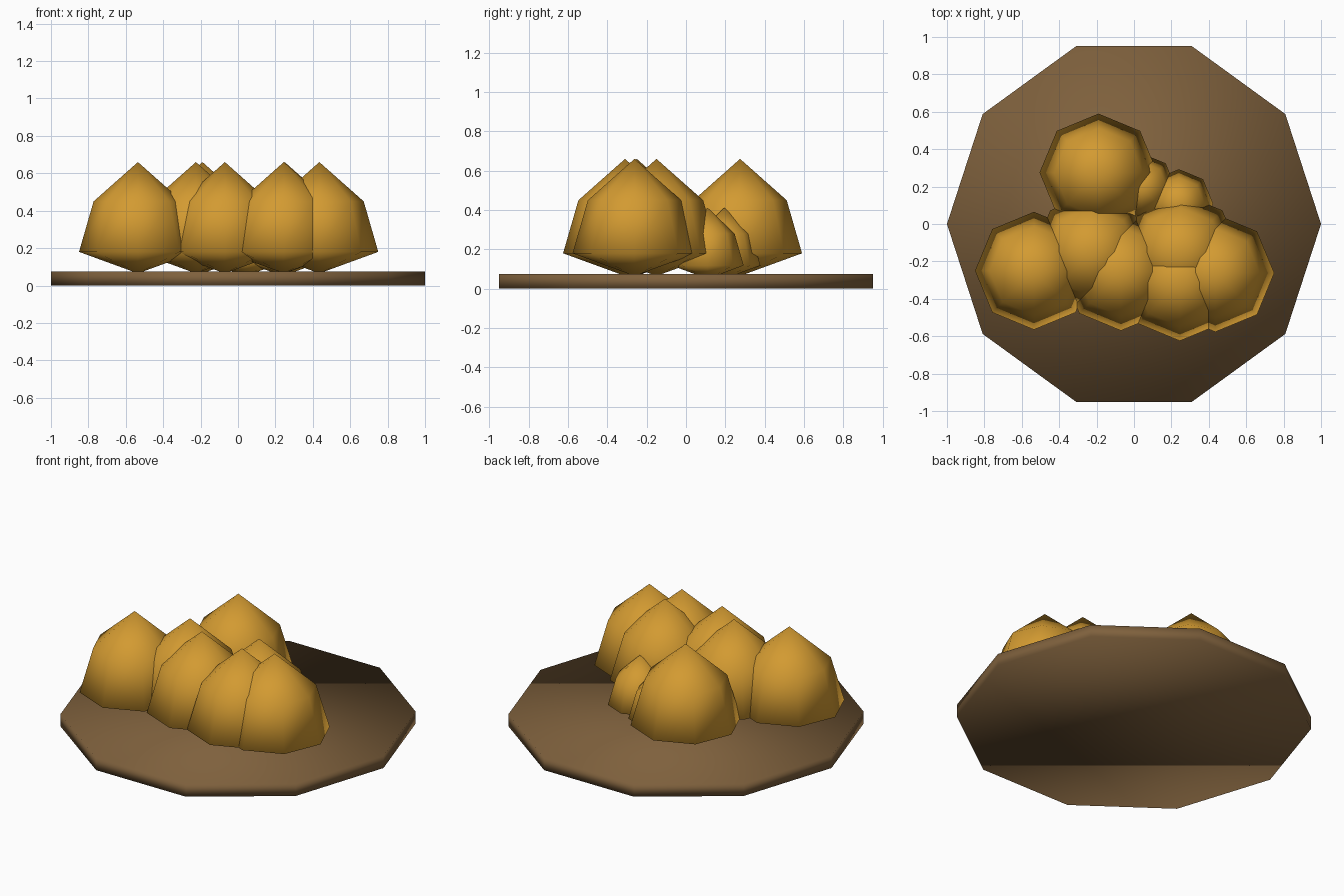
import bpy
import bmesh
from math import tau
from mathutils import Matrix

cube = bpy.data.objects.get("Cube")
if cube:
    bpy.data.objects.remove(cube, do_unlink=True)


def make_material(name, colour):
    mat = bpy.data.materials.new(name)
    mat.use_nodes = True
    mat.diffuse_color = colour
    mat.node_tree.nodes["Principled BSDF"].inputs["Base Color"].default_value = colour
    return mat


def add_object(name, bm, mat, location=(0, 0, 0)):
    bmesh.ops.recalc_face_normals(bm, faces=bm.faces)
    for face in bm.faces:
        face.smooth = True
    mesh = bpy.data.meshes.new(name)
    bm.to_mesh(mesh)
    bm.free()
    mesh.materials.append(mat)
    obj = bpy.data.objects.new(name, mesh)
    obj.location = location
    bpy.context.collection.objects.link(obj)
    return obj


def lathe(profile, sides):
    """Spin a (radius, height) profile around z."""
    bm = bmesh.new()
    verts = [bm.verts.new((r, 0, z)) for r, z in profile]
    edges = [bm.edges.new(pair) for pair in zip(verts, verts[1:])]
    bmesh.ops.spin(bm, geom=verts + edges, cent=(0, 0, 0), axis=(0, 0, 1),
                   angle=tau, steps=sides, use_duplicate=False)
    bmesh.ops.remove_doubles(bm, verts=bm.verts, dist=0.0005)
    return bm


BROWN = make_material("earth_brown", (0.21, 0.118, 0.046, 1))
GOLD = make_material("golden_ochre", (0.65, 0.325, 0.031, 1))

# Ten-sided base plate
HEIGHT = 0.075
bm = bmesh.new()
bmesh.ops.create_cone(bm, cap_ends=True, segments=10, radius1=1, radius2=1,
                      depth=HEIGHT, matrix=Matrix.Translation((0, 0, HEIGHT / 2)))
# Turn the rim so that a corner lies on the x axis
bmesh.ops.rotate(bm, verts=bm.verts, matrix=Matrix.Rotation(tau / 4, 3, "Z"))
if max(v.co.x for v in bm.verts) < 0.99:
    bmesh.ops.rotate(bm, verts=bm.verts, matrix=Matrix.Rotation(tau / 20, 3, "Z"))
add_object("base_plate", bm, BROWN)

# Pointed eight-sided mounds
LARGE = [(0, 0.065), (0.315, 0.18), (0.237, 0.45), (0, 0.66)]
SMALL = [(0, 0.05), (0.183, 0.118), (0.137, 0.28), (0, 0.412)]

large_spots = [(-0.535, -0.25), (-0.225, -0.15), (-0.19, 0.275),
               (-0.07, -0.255), (0.245, -0.31), (0.25, -0.15), (0.435, -0.262)]
small_spots = [(0.24, 0.11), (0.04, 0.195)]

for name, profile, spots in (("large_mound", LARGE, large_spots),
                             ("small_mound", SMALL, small_spots)):
    for i, (x, y) in enumerate(spots, 1):
        add_object(f"{name}_{i}", lathe(profile, 8), GOLD, (x, y, 0))
